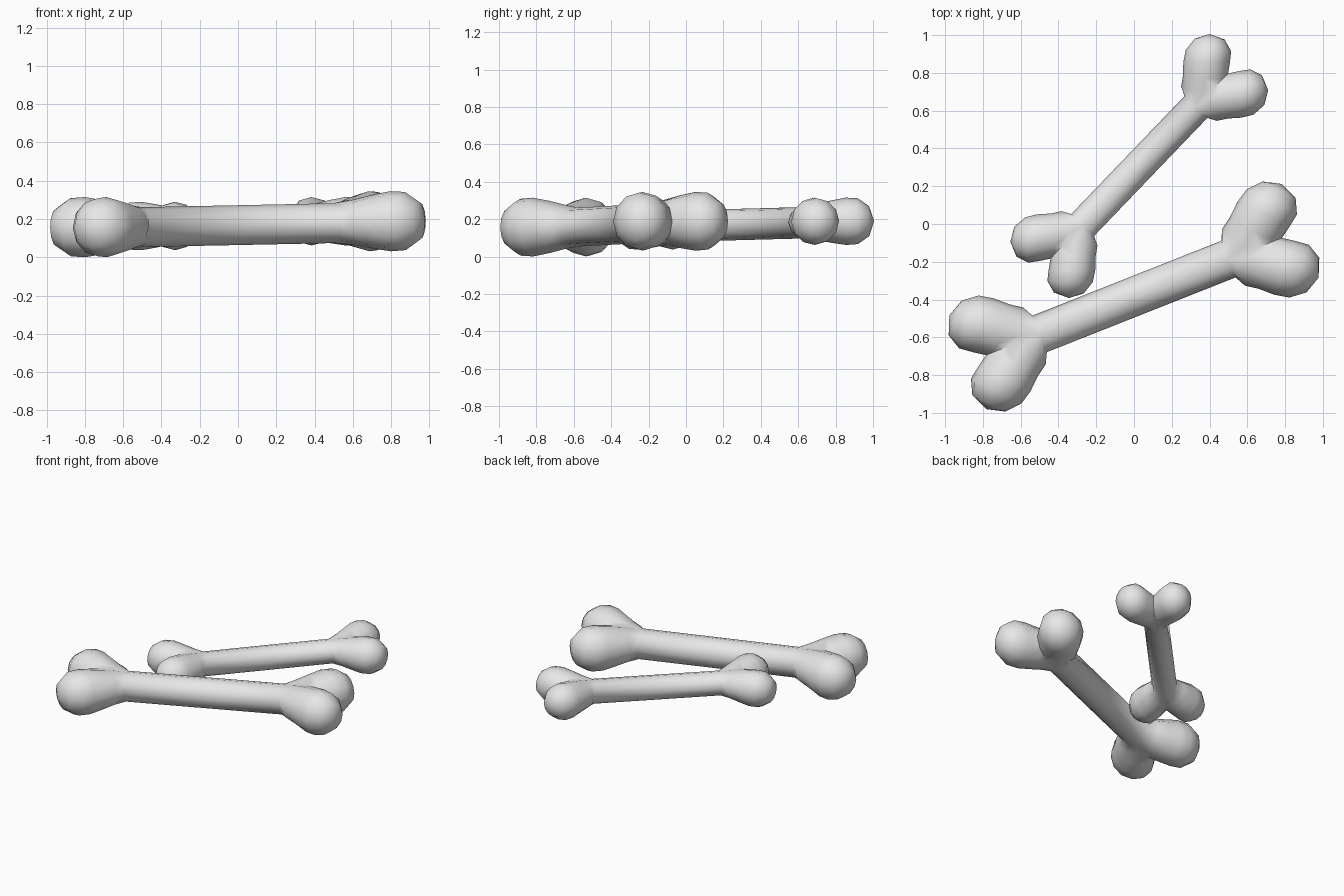
import bpy, bmesh, math
from mathutils import Vector

cube = bpy.data.objects.get("Cube")
if cube:
    bpy.data.objects.remove(cube)

# Bone material
mat = bpy.data.materials.new("plain_grey")
mat.use_nodes = True
colour = (0.8, 0.8, 0.8, 1)
mat.diffuse_color = colour
mat.node_tree.nodes["Principled BSDF"].inputs["Base Color"].default_value = colour

SIDES = 12
HALF = 0.5375  # half the shaft length

# Cross-sections from mid shaft to knob: along, sideways, lift, half width, half height, tilt
SECTIONS = [
    (-HALF, 0, 0, 0.104, 0.104, 0),
    (0, 0, 0, 0.104, 0.104, 0),
    (0.10, 0.03, 0.003, 0.15, 0.118, 28),
    (0.18, 0.09, 0.004, 0.145, 0.14, 38),
    (0.26, 0.152, 0.005, 0.153, 0.157, 43),
    (0.325, 0.197, 0.005, 0.149, 0.152, 42),
    (0.385, 0.243, 0.005, 0.098, 0.10, 42),
]
TIP = (HALF + 0.408, 0.267, 0.005)


def add_ring(bm, along, side, lift, width, height, tilt):
    t = math.radians(tilt)
    across = Vector((-math.sin(t), math.cos(t), 0))
    centre = Vector((HALF + along, side, lift))
    ring = []
    for i in range(SIDES):
        a = math.tau * i / SIDES
        ring.append(bm.verts.new(centre + across * width * math.sin(a)
                                 + Vector((0, 0, height * math.cos(a)))))
    return ring


def make_bone(name, location, size, heading, pitch):
    # Loft a quarter of the bone, open at mid shaft
    bm = bmesh.new()
    rings = [add_ring(bm, *s) for s in SECTIONS]
    tip = bm.verts.new(TIP)
    for i in range(SIDES):
        j = (i + 1) % SIDES
        for a, b in zip(rings, rings[1:]):
            bm.faces.new((a[i], a[j], b[j], b[i]))
        bm.faces.new((rings[-1][i], rings[-1][j], tip))
    # Keep one side of the centre plane, so the twin knobs meet in a notch
    bmesh.ops.bisect_plane(bm, geom=bm.verts[:] + bm.edges[:] + bm.faces[:],
                           dist=0.0001, plane_co=(0, 0, 0),
                           plane_no=(0, -1, 0), clear_outer=True)
    # Mirror to the second knob, then to the other end
    for axis in ("Y", "X"):
        bmesh.ops.mirror(bm, geom=bm.verts[:] + bm.edges[:] + bm.faces[:],
                         axis=axis, merge_dist=0.0005)
        bmesh.ops.remove_doubles(bm, verts=bm.verts[:], dist=0.0005)
    bmesh.ops.recalc_face_normals(bm, faces=bm.faces[:])
    mesh = bpy.data.meshes.new(name)
    bm.to_mesh(mesh)
    bm.free()
    mesh.materials.append(mat)
    bone = bpy.data.objects.new(name, mesh)
    bpy.context.collection.objects.link(bone)
    bone.location = location
    bone.scale = (size,) * 3
    bone.rotation_euler = (0, math.radians(pitch), math.radians(heading))
    # Smooth surface with a crease in the notch
    bpy.ops.object.select_all(action="DESELECT")
    bone.select_set(True)
    bpy.context.view_layer.objects.active = bone
    bpy.ops.object.shade_smooth_by_angle(angle=math.radians(65))


make_bone("large_bone", (0, -0.384, 0.168), 1.0, 21.6, -1.1)
make_bone("small_bone", (0.028, 0.307, 0.172), 0.806, 46.2, -1.1)
